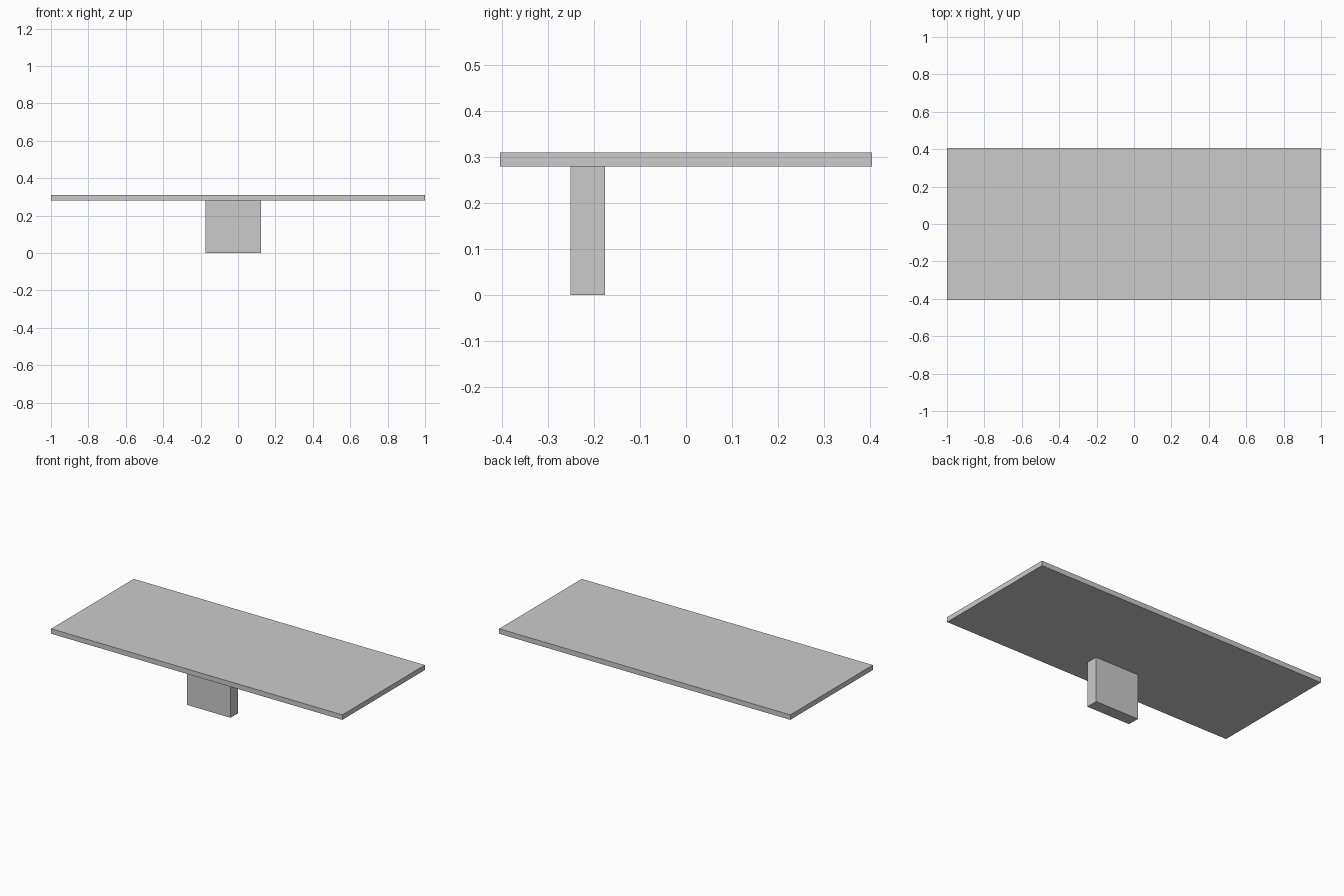
import bpy

if "Cube" in bpy.data.objects:
    bpy.data.objects.remove(bpy.data.objects["Cube"])


def box(name, lo, hi):
    """Axis-aligned box between two corners."""
    bpy.ops.mesh.primitive_cube_add(size=1, location=[(a + b) / 2 for a, b in zip(lo, hi)])
    ob = bpy.context.object
    ob.name = name
    ob.scale = [b - a for a, b in zip(lo, hi)]
    bpy.ops.object.transform_apply(location=False, rotation=False, scale=True)
    return ob


# Thin rectangular slab
box("table_top", (-1, -0.405, 0.28), (1, 0.405, 0.311))

# Off-centre support block below it
box("support_block", (-0.175, -0.251, 0), (0.124, -0.176, 0.28))
